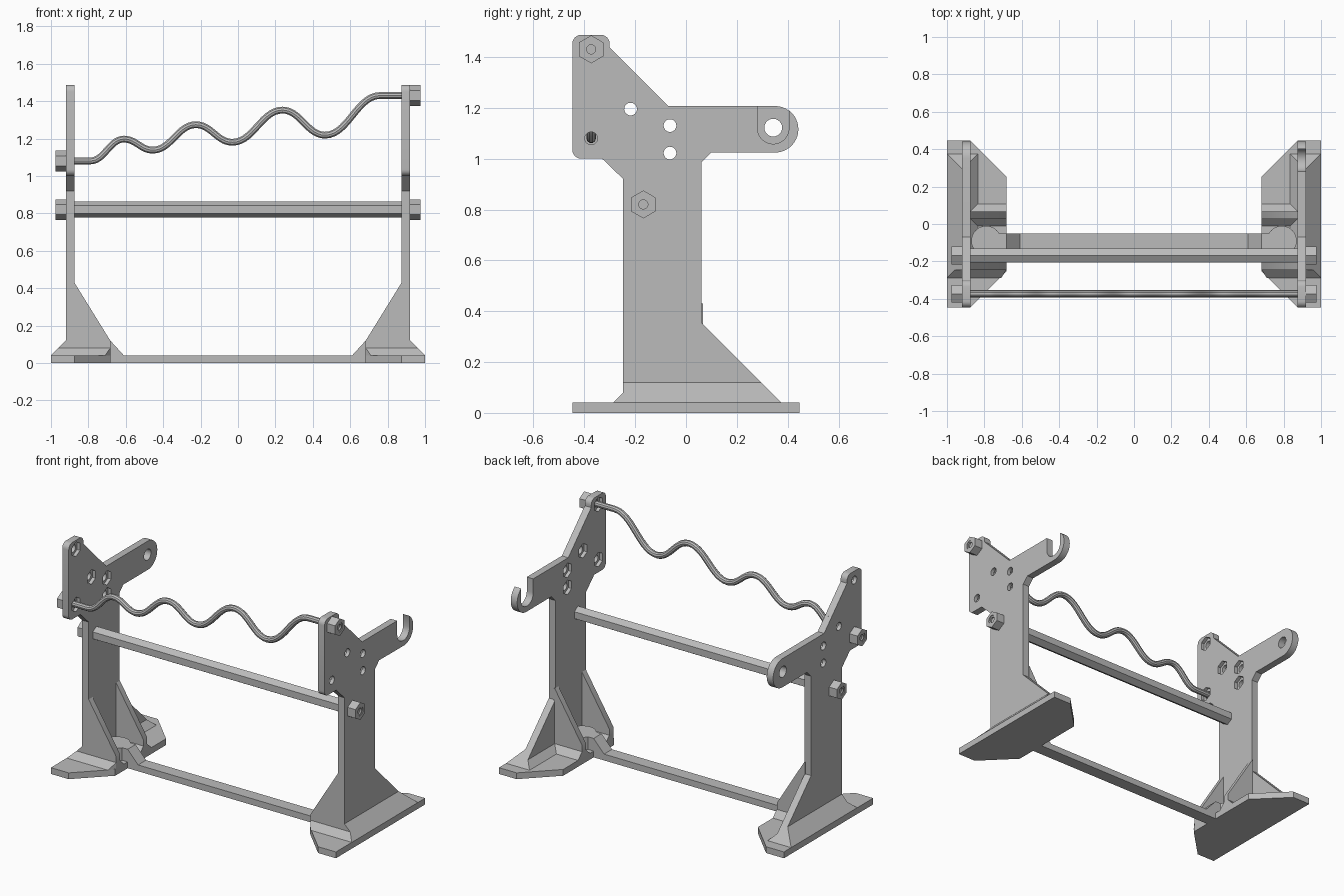
import bpy, bmesh, math
from mathutils import Matrix

cube = bpy.data.objects.get("Cube")
if cube:
    bpy.data.objects.remove(cube)

grey = bpy.data.materials.new("plain grey")
grey.use_nodes = True
grey.diffuse_color = (0.5, 0.5, 0.5, 1)
grey.node_tree.nodes["Principled BSDF"].inputs["Base Color"].default_value = (0.5, 0.5, 0.5, 1)

# Profile planes: x axis takes (y, z), y axis takes (x, z), z axis takes (x, y)
AXES = {"x": Matrix(((0, 0, 1), (1, 0, 0), (0, 1, 0))),
        "y": Matrix(((1, 0, 0), (0, 0, -1), (0, 1, 0))),
        "z": Matrix.Identity(3)}


def finish(name, mesh, bm):
    bmesh.ops.remove_doubles(bm, verts=bm.verts, dist=1e-5)
    bmesh.ops.recalc_face_normals(bm, faces=bm.faces)
    bm.to_mesh(mesh)
    bm.free()
    mesh.materials.clear()
    mesh.materials.append(grey)
    obj = bpy.data.objects.new(name, mesh)
    bpy.context.scene.collection.objects.link(obj)
    bpy.ops.object.select_all(action="DESELECT")
    obj.select_set(True)
    bpy.context.view_layer.objects.active = obj
    bpy.ops.object.shade_smooth_by_angle(angle=math.radians(35))
    return obj


def curve_mesh(name, curve, matrix=None):
    temp = bpy.data.objects.new(name, curve)
    bpy.context.scene.collection.objects.link(temp)
    graph = bpy.context.evaluated_depsgraph_get()
    mesh = bpy.data.meshes.new_from_object(temp.evaluated_get(graph))
    bpy.data.objects.remove(temp)
    bm = bmesh.new()
    bm.from_mesh(mesh)
    if matrix:
        bm.transform(matrix)
    return finish(name, mesh, bm)


def prism(name, loops, axis, a, b):
    """Extrude an outline, with any further loops as holes, from a to b."""
    curve = bpy.data.curves.new(name, "CURVE")
    curve.dimensions = "2D"
    curve.fill_mode = "BOTH"
    curve.extrude = abs(b - a) / 2
    for loop in loops:
        spline = curve.splines.new("POLY")
        spline.points.add(len(loop) - 1)
        for point, (u, v) in zip(spline.points, loop):
            point.co = (u, v, 0, 1)
        spline.use_cyclic_u = True
    matrix = AXES[axis].to_4x4()
    matrix.translation["xyz".index(axis)] = (a + b) / 2
    return curve_mesh(name, curve, matrix)


def hull(name, points):
    bm = bmesh.new()
    for p in points:
        bm.verts.new(p)
    bmesh.ops.convex_hull(bm, input=bm.verts)
    return finish(name, bpy.data.meshes.new(name), bm)


def arc(cu, cv, r, start, end, n=12):
    angles = [math.radians(start + (end - start) * i / n) for i in range(n + 1)]
    return [(cu + r * math.cos(t), cv + r * math.sin(t)) for t in angles]


def ring(centre, r, sides=24):
    return arc(*centre, r, 90, 450, sides)[:-1]


ROD_Y, ROD_LOW, ROD_HIGH = -0.373, 1.08, 1.43
BAR = (-0.168, 0.82)
EYE = (0.35, 1.116)
HOLES = [(-0.218, 1.195), (-0.063, 1.13), (-0.063, 1.022),
         (ROD_Y, ROD_LOW), (ROD_Y, ROD_HIGH)]


def upright_outline(hooked):
    start = [(0.375, 0.0), (0.375, 0.04), (0.06, 0.355), (0.06, 0.985), (0.1, 1.025)]
    if hooked:
        tip = arc(*EYE, 0.092, -90, 56, 18)
        slot = arc(0.343, 1.12, 0.062, 0, -180, 16)
        end = tip + [(0.405, 1.185)] + slot + [(0.281, 1.207)]
    else:
        end = arc(*EYE, 0.091, -90, 90, 20)
    head = [(-0.07, 1.207), (-0.3, 1.437)]
    head += arc(-0.335, 1.452, 0.035, 0, 90, 6) + arc(-0.412, 1.452, 0.035, 90, 180, 6)
    head += arc(-0.412, 1.035, 0.035, 180, 270, 6)
    return start + end + head + [(-0.33, 1.0), (-0.247, 0.92), (-0.247, 0.0)]


def nut(side, s, centre):
    # Hex nut with a bolt end sitting inside it
    prism(side + "_nut", [ring(centre, 0.055, 6), ring(centre, 0.028)], "x", s * 0.92, s * 0.976)
    prism(side + "_bolt_end", [ring(centre, 0.028), ring(centre, 0.018)], "x", s * 0.92, s * 0.972)
    prism(side + "_bolt_core", [ring(centre, 0.018)], "x", s * 0.92, s * 0.962)


for s, side in ((1, "left"), (-1, "right")):
    # Upright: outer layer with round holes, inner layer with hex pockets
    outline = upright_outline(s > 0)
    eye = [] if s > 0 else [ring((0.343, 1.122), 0.035)]
    prism(side + "_upright_outer", [outline] + [ring(h, 0.025) for h in HOLES] + eye,
          "x", s * 0.897, s * 0.92)
    prism(side + "_upright_inner", [outline] + [ring(h, 0.046, 6) for h in HOLES] + eye,
          "x", s * 0.875, s * 0.897)

    # Foot with clipped inner corners
    foot = [(1, -0.447), (1, 0.447), (0.875, 0.447), (0.683, 0.255), (0.683, -0.255), (0.875, -0.447)]
    prism(side + "_foot", [[(s * x, y) for x, y in foot]], "z", 0, 0.04)

    # Pair of inner ribs
    rib = [(0.88, 0.43), (0.875, 0.43), (0.683, 0.12), (0.683, 0.03), (0.88, 0.03)]
    rib = [(s * x, z) for x, z in rib]
    prism(side + "_front_rib", [rib], "y", -0.247, -0.207)
    prism(side + "_back_rib", [rib], "y", 0.028, 0.066)

    # Sloped skirts where the walls meet the foot
    hull(side + "_outer_skirt", [(s * x, y, z) for x, y, z in (
        (0.92, -0.247, 0.12), (0.92, 0.295, 0.12), (0.92, -0.247, 0.04), (0.92, 0.375, 0.04),
        (1, -0.247, 0.04), (1, 0.375, 0.04))])
    hull(side + "_front_skirt", [(s * x, y, z) for x, y, z in (
        (0.683, -0.247, 0.08), (0.96, -0.247, 0.08), (0.683, -0.247, 0.04), (1, -0.247, 0.04),
        (0.71, -0.288, 0.04), (1, -0.288, 0.04))])
    hull(side + "_inner_skirt", [(s * x, y, z) for x, y, z in (
        (0.875, 0.06, 0.08), (0.875, 0.335, 0.08), (0.875, 0.06, 0.04), (0.875, 0.375, 0.04),
        (0.835, 0.06, 0.04), (0.835, 0.375, 0.04))])
    for name, wall, toe in (("back", 0.066, 0.106), ("pocket_back", 0.028, -0.012),
                            ("pocket_front", -0.207, -0.167)):
        prism(side + "_" + name + "_skirt",
              [[(wall, 0.08), (toe, 0.04), (wall, 0.04)]], "x", s * 0.683, s * 0.875)
    prism(side + "_pocket_side_skirt",
          [[(s * 0.875, 0.08), (s * 0.835, 0.04), (s * 0.875, 0.04)]], "y", -0.207, 0.028)

    # Round end of the floor bar
    prism(side + "_floor_bar_end", [ring((s * 0.79, -0.09), 0.08, 32)], "z", 0, 0.12)

    nut(side, s, BAR)
    nut(side, s, (ROD_Y, ROD_HIGH if s > 0 else ROD_LOW))

# Floor bar with raised ends
half = [(0.8, 0), (0.8, 0.12), (0.683, 0.12), (0.61, 0.04)]
prism("floor_bar", [half + [(-x, z) for x, z in reversed(half)]], "y", -0.13, -0.05)

# Hexagonal cross bar
prism("cross_bar", [ring(BAR, 0.0433, 6)], "x", -0.9, 0.9)

# Wavy rod
wave = [(-0.95, ROD_LOW), (-0.79, ROD_LOW), (-0.61, 1.197), (-0.455, 1.138), (-0.225, 1.274),
        (-0.03, 1.18), (0.238, 1.352), (0.465, 1.218), (0.76, ROD_HIGH), (0.95, ROD_HIGH)]
rod = bpy.data.curves.new("wavy_rod", "CURVE")
rod.dimensions = "3D"
rod.bevel_depth = 0.019
rod.bevel_resolution = 3
rod.resolution_u = 14
rod.use_fill_caps = True
spline = rod.splines.new("BEZIER")
spline.bezier_points.add(len(wave) - 1)
for i, (point, (x, z)) in enumerate(zip(spline.bezier_points, wave)):
    before = x - wave[max(i - 1, 0)][0] or 0.1
    after = wave[min(i + 1, len(wave) - 1)][0] - x or 0.1
    point.co = (x, ROD_Y, z)
    point.handle_left = (x - before * 0.42, ROD_Y, z)
    point.handle_right = (x + after * 0.42, ROD_Y, z)
curve_mesh("wavy_rod", rod)
